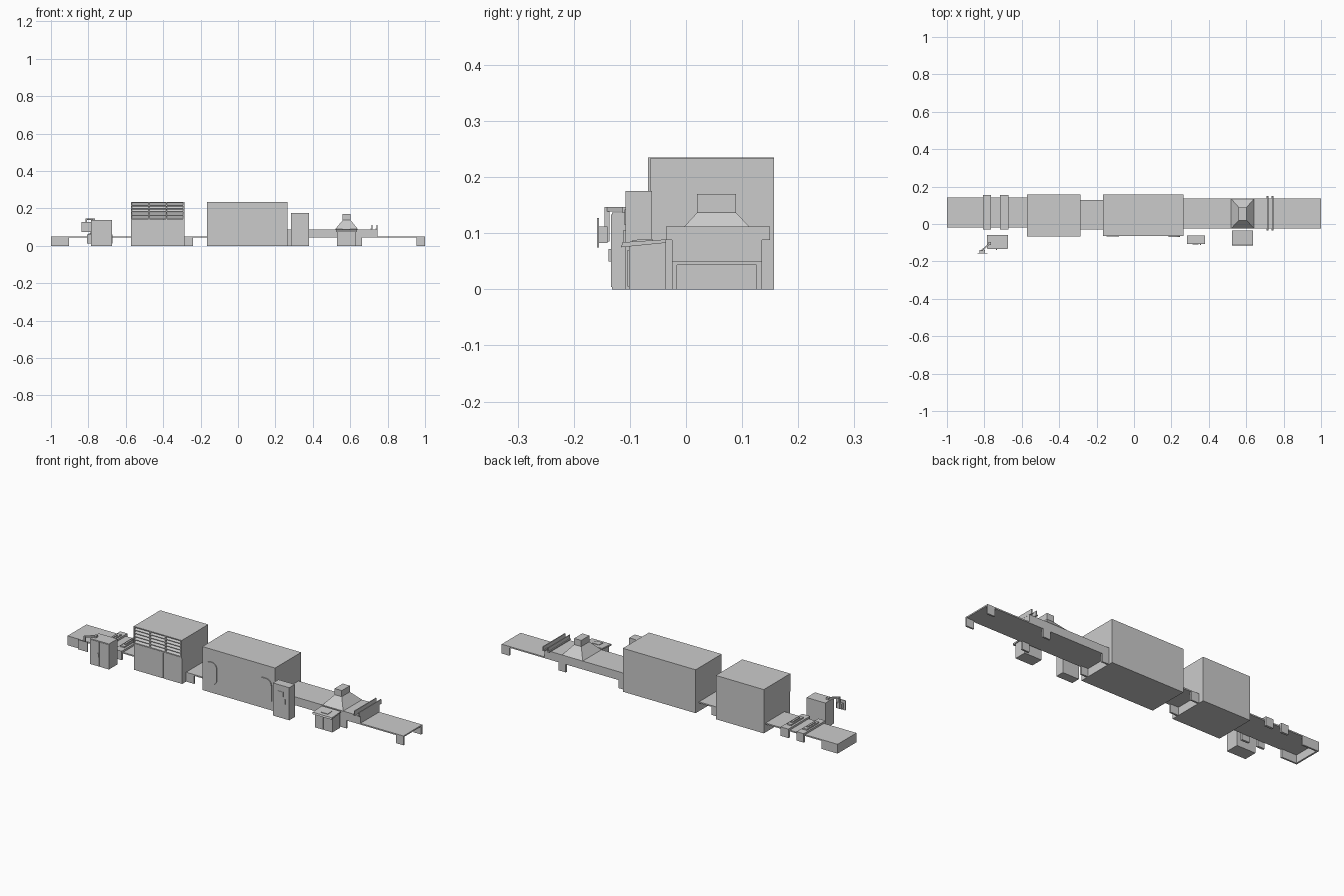
import bpy, bmesh, math
from mathutils import Vector


def mesh(name, verts, faces):
    me = bpy.data.meshes.new(name)
    me.from_pydata(verts, [], faces)
    bm = bmesh.new()
    bm.from_mesh(me)
    bmesh.ops.recalc_face_normals(bm, faces=bm.faces)
    bm.to_mesh(me)
    bm.free()
    ob = bpy.data.objects.new(name, me)
    bpy.context.collection.objects.link(ob)
    return ob


def prism(name, pts, a, b, axis):
    """Extrude a 2D outline from a to b along the given axis."""
    def place(p, t):
        return {'x': (t, p[0], p[1]), 'y': (p[0], t, p[1]), 'z': (p[0], p[1], t)}[axis]
    n = len(pts)
    verts = [place(p, a) for p in pts] + [place(p, b) for p in pts]
    faces = [tuple(range(n)), tuple(range(n, 2 * n))]
    faces += [(i, (i + 1) % n, n + (i + 1) % n, n + i) for i in range(n)]
    return mesh(name, verts, faces)


def box(name, x0, x1, y0, y1, z0, z1):
    return prism(name, [(x0, y0), (x1, y0), (x1, y1), (x0, y1)], z0, z1, 'z')


def bar(name, a, b, w, h):
    """Horizontal rectangular bar between two points."""
    a, b = Vector(a), Vector(b)
    d = (b - a).normalized()
    s = Vector((-d.y, d.x, 0)) * w / 2
    return prism(name, [(p.x, p.y) for p in (a - s, b - s, b + s, a + s)], a.z, a.z + h, 'z')


def legs(name, x0, x1, y0, y1):
    """Pair of side plates under the conveyor, joined by a thin cross plate."""
    box(name + "_front", x0, x1, y0, y0 + 0.009, 0, 0.045)
    box(name + "_back", x0, x1, y1 - 0.009, y1, 0, 0.045)


# conveyor beds
box("infeed_bed", -1, -0.57, -0.018, 0.142, 0.043, 0.05)
box("middle_bed", -0.29, -0.16, -0.03, 0.128, 0.043, 0.05)
box("outfeed_bed", 0.26, 1, -0.025, 0.135, 0.043, 0.05)
legs("infeed_leg", -1, -0.903, -0.018, 0.142)
box("infeed_end_plate", -1, -0.991, -0.01, 0.134, 0, 0.045)
legs("middle_leg", -0.287, -0.24, -0.03, 0.128)
for i, (a, b) in enumerate([(0.262, 0.305), (0.62, 0.663), (0.955, 1.0)]):
    legs(f"outfeed_leg_{i}", a, b, -0.025, 0.135)

# saddle units straddling the infeed bed
for i, (a, b) in enumerate([(-0.807, -0.765), (-0.716, -0.67)]):
    prism(f"saddle_{i}", [(-0.03, 0.012), (-0.018, 0.012), (-0.018, 0.05), (0.142, 0.05),
                          (0.142, 0.012), (0.154, 0.012), (0.154, 0.06), (-0.03, 0.06)], a, b, 'x')
    m = (a + b) / 2
    box(f"saddle_plate_{i}", m - 0.012, m + 0.012, 0.01, 0.115, 0.06, 0.067)
    box(f"saddle_ridge_{i}", m - 0.005, m + 0.005, 0.03, 0.095, 0.067, 0.072)

# first machine: body, lower panels, louvered upper band
box("first_machine_body", -0.572, -0.287, -0.058, 0.157, 0, 0.235)
box("first_machine_panel_left", -0.572, -0.4, -0.064, -0.058, 0, 0.139)
box("first_machine_panel_right", -0.397, -0.287, -0.064, -0.058, 0, 0.139)
for i, z in enumerate((0.139, 0.23)):
    box(f"louver_rail_{i}", -0.572, -0.287, -0.068, -0.058, z, z + 0.005)
for i in range(4):
    x = -0.572 + i * 0.093
    box(f"louver_post_{i}", x, x + 0.006, -0.068, -0.058, 0.144, 0.23)
for c in range(3):
    for r in range(5):
        z = 0.145 + r * 0.0172
        prism(f"louver_{c}_{r}", [(-0.067, z), (-0.067, z + 0.003), (-0.058, z + 0.014),
                                  (-0.058, z + 0.009)],
              -0.566 + c * 0.093, -0.479 + c * 0.093, 'x')

# second machine with a rounded door and a bent rail
box("second_machine_body", -0.167, 0.265, -0.064, 0.157, 0, 0.233)


def rounded(x0, x1, z0, z1, r):
    pts = []
    for cx, cz, s in [(x1 - r, z1 - r, 0), (x0 + r, z1 - r, 90), (x0 + r, z0 + r, 180), (x1 - r, z0 + r, 270)]:
        for k in range(6):
            t = math.radians(s + k * 18)
            pts.append((cx + r * math.cos(t), cz + r * math.sin(t)))
    return pts


prism("rounded_door", rounded(-0.148, -0.08, 0.045, 0.165, 0.03), -0.068, -0.064, 'y')
outer, inner = [], []
for k in range(7):
    t = math.radians(90 - k * 15)
    outer.append((0.212 + 0.034 * math.cos(t), 0.131 + 0.034 * math.sin(t)))
    inner.append((0.212 + 0.027 * math.cos(t), 0.131 + 0.027 * math.sin(t)))
prism("bent_rail", [(0.185, 0.165)] + outer + [(0.246, 0.05), (0.239, 0.05)] + inner[::-1]
      + [(0.185, 0.158)], -0.069, -0.063, 'y')

# enclosed tunnel on the outfeed bed
box("tunnel", 0.26, 0.745, -0.025, 0.135, 0.05, 0.088)

# exhaust hood and chimney
mesh("exhaust_hood",
     [(0.519, -0.025, 0.088), (0.642, -0.025, 0.088), (0.642, 0.135, 0.088), (0.519, 0.135, 0.088),
      (0.56, 0.02, 0.137), (0.602, 0.02, 0.137), (0.602, 0.089, 0.137), (0.56, 0.089, 0.137)],
     [(0, 1, 2, 3), (4, 5, 6, 7), (0, 1, 5, 4), (1, 2, 6, 5), (2, 3, 7, 6), (3, 0, 4, 7)])
box("chimney", 0.56, 0.602, 0.02, 0.089, 0.137, 0.17)

# angled rails across the tunnel end
for i, x in enumerate((0.712, 0.74)):
    prism(f"cross_rail_{i}", [(x - 0.004, 0.088), (x + 0.006, 0.088), (x + 0.006, 0.112),
                              (x + 0.001, 0.112), (x + 0.001, 0.093), (x - 0.004, 0.093)],
          -0.036, 0.15, 'y')

# control cabinet with swing-arm monitor
box("control_cabinet", -0.786, -0.674, -0.132, -0.06, 0, 0.137)
for i, x in enumerate((-0.784, -0.729)):
    box(f"control_cabinet_door_{i}", x, x + 0.053, -0.134, -0.132, 0.004, 0.133)
box("control_cabinet_handle", -0.739, -0.733, -0.138, -0.134, 0.05, 0.072)
box("arm_pivot", -0.778, -0.764, -0.113, -0.097, 0.137, 0.147)
bar("monitor_arm", (-0.771, -0.105, 0.139), (-0.812, -0.14, 0.139), 0.008, 0.008)
box("arm_drop", -0.816, -0.807, -0.145, -0.136, 0.085, 0.147)
box("monitor_back", -0.826, -0.797, -0.155, -0.14, 0.083, 0.112)
box("monitor_screen", -0.838, -0.783, -0.159, -0.155, 0.075, 0.127)

# tall switch cabinet
box("switch_cabinet", 0.283, 0.38, -0.108, -0.061, 0, 0.175)
box("switch_cabinet_display", 0.312, 0.345, -0.11, -0.108, 0.115, 0.142)
box("switch_cabinet_handle", 0.352, 0.357, -0.112, -0.108, 0.08, 0.105)

# low operator console with sloped lid
prism("console_body", [(-0.102, 0), (-0.036, 0), (-0.036, 0.086), (-0.102, 0.078)], 0.53, 0.632, 'x')
prism("console_lid", [(-0.116, 0.075), (-0.036, 0.083), (-0.036, 0.089), (-0.113, 0.084)],
      0.523, 0.637, 'x')
for i, x in enumerate((0.534, 0.583)):
    box(f"console_door_{i}", x, x + 0.045, -0.104, -0.102, 0.005, 0.07)
prism("console_keypad", [(-0.095, 0.085), (-0.06, 0.087), (-0.06, 0.09), (-0.095, 0.088)],
      0.56, 0.6, 'x')
